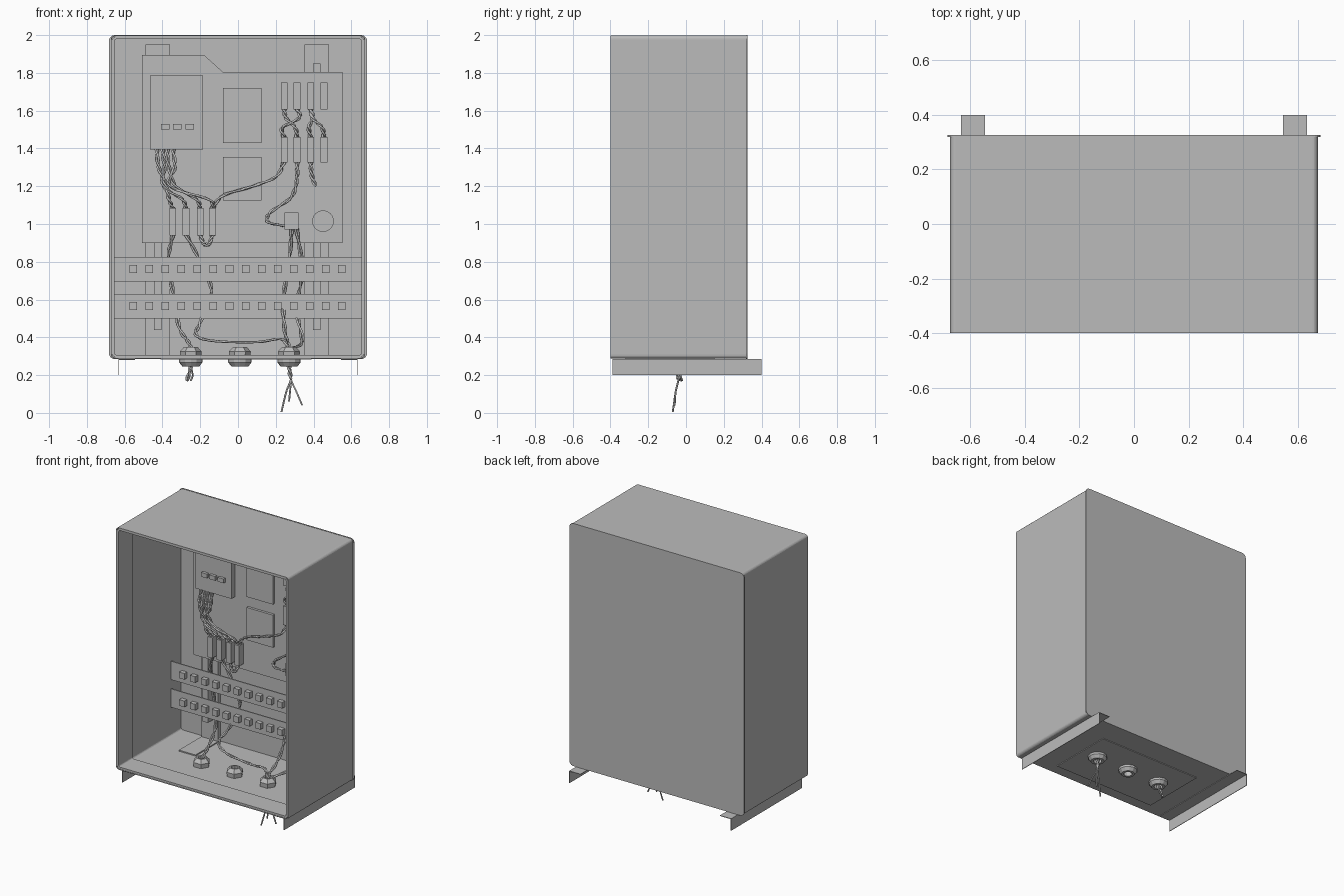
import bpy, bmesh, math
from mathutils import Vector

if "Cube" in bpy.data.objects:
    bpy.data.objects.remove(bpy.data.objects["Cube"])

grey = bpy.data.materials.new("plain grey")
grey.use_nodes = True
grey.diffuse_color = (0.5, 0.5, 0.5, 1)
grey.node_tree.nodes["Principled BSDF"].inputs["Base Color"].default_value = (0.5, 0.5, 0.5, 1)


def finish(name, bm):
    bmesh.ops.recalc_face_normals(bm, faces=bm.faces[:])
    mesh = bpy.data.meshes.new(name)
    bm.to_mesh(mesh)
    bm.free()
    mesh.materials.append(grey)
    ob = bpy.data.objects.new(name, mesh)
    bpy.context.collection.objects.link(ob)
    return ob


def box(name, x0, x1, y0, y1, z0, z1):
    bm = bmesh.new()
    bmesh.ops.create_cube(bm, size=1)
    for v in bm.verts:
        v.co = (x0 + (v.co.x + .5) * (x1 - x0), y0 + (v.co.y + .5) * (y1 - y0),
                z0 + (v.co.z + .5) * (z1 - z0))
    return finish(name, bm)


def rounded(w, z0, z1, r, steps=5):
    # outline of a rounded rectangle in x, z
    pts = []
    for i, (cx, cz) in enumerate([(w - r, z1 - r), (r - w, z1 - r), (r - w, z0 + r), (w - r, z0 + r)]):
        for k in range(steps + 1):
            a = math.pi / 2 * (i + k / steps)
            pts.append((cx + r * math.cos(a), cz + r * math.sin(a)))
    return pts


def plate(name, pts, y0, y1):
    bm = bmesh.new()
    face = bm.faces.new([bm.verts.new((x, y0, z)) for x, z in pts])
    out = bmesh.ops.extrude_face_region(bm, geom=[face])
    for v in out["geom"]:
        if isinstance(v, bmesh.types.BMVert):
            v.co.y = y1
    if not face.is_valid or len(bm.faces) == len(pts) + 1:
        bm.faces.new([v for v in sorted(bm.verts, key=lambda v: v.index)][:len(pts)])
    return finish(name, bm)


def bridge(bm, loops):
    # closed tube through a cyclic list of loops
    for a, b in zip(loops, loops[1:] + loops[:1]):
        for i in range(len(a)):
            j = (i + 1) % len(a)
            bm.faces.new((a[i], a[j], b[j], b[i]))


def frame(name, w, z0, z1, y0, y1, r, t):
    bm = bmesh.new()
    outer = rounded(w, z0, z1, r)
    inner = rounded(w - t, z0 + t, z1 - t, max(r - t, .008))
    loops = [[bm.verts.new((x, y, z)) for x, z in pts]
             for pts, y in [(outer, y0), (outer, y1), (inner, y1), (inner, y0)]]
    bridge(bm, loops)
    return finish(name, bm)


def lathe(name, x, y, profile, n):
    bm = bmesh.new()
    turn = 2 * math.pi / n
    loops = [[bm.verts.new((x + r * math.cos(i * turn), y + r * math.sin(i * turn), z))
              for i in range(n)] for r, z in profile]
    bridge(bm, loops)
    return finish(name, bm)


def cable(name, points, strands=2, radius=.006, twist=.007):
    # smooth path with strands wound around it
    p = [Vector(q) for q in points]
    p = [2 * p[0] - p[1]] + p + [2 * p[-1] - p[-2]]
    path = []
    for i in range(1, len(p) - 2):
        for k in range(8):
            t = k / 8
            a, b, c, d = p[i - 1:i + 3]
            path.append(.5 * (2 * b + (c - a) * t + (2 * a - 5 * b + 4 * c - d) * t * t
                              + (3 * b - a - 3 * c + d) * t ** 3))
    path.append(p[-2])
    curve = bpy.data.curves.new(name, "CURVE")
    curve.dimensions = "3D"
    curve.bevel_depth = radius
    curve.bevel_resolution = 1
    curve.use_fill_caps = True
    curve.materials.append(grey)
    for s in range(strands):
        sp = curve.splines.new("POLY")
        sp.points.add(len(path) - 1)
        for k, q in enumerate(path):
            ang = k * .7 + s * math.pi
            off = Vector((math.cos(ang), math.sin(ang), 0)) * (twist if strands > 1 else 0)
            sp.points[k].co = (*(q + off), 1)
    ob = bpy.data.objects.new(name, curve)
    bpy.context.collection.objects.link(ob)


# Enclosure: open front, back panel and inner collar
frame("enclosure_shell", .673, .288, 1.998, -.4, .32, .02, .006)
frame("front_collar", .668, .293, 1.993, -.398, -.245, .025, .014)
plate("back_panel", rounded(.683, .285, 2.0, .03), .318, .326)
box("gland_plate", -.41, .39, -.32, .15, .283, .289)

# Angle brackets under the box
for s, side in ((-1, "right"), (1, "left")):
    x0, x1 = sorted((s * .545, s * .633))
    box(side + "_bracket_top", x0, x1, -.39, .4, .281, .285)
    x0, x1 = sorted((s * .629, s * .633))
    box(side + "_bracket_side", x0, x1, -.39, .4, .2, .285)

# Upright rails with feet
for x, side in ((-.425, "right"), (.417, "left")):
    box(side + "_rail", x - .065, x + .065, .29, .318, .3, 1.95)
    box(side + "_rail_strip", x - .021, x + .021, .24, .29, .44, 1.85)
    box(side + "_rail_foot", x - .065, x + .065, .04, .318, .294, .302)

# Mounting plate and the parts on it
plate("mounting_plate", [(-.508, .9), (.553, .9), (.553, 1.805), (-.08, 1.805),
                         (-.18, 1.895), (-.508, 1.895)], .228, .24)
box("power_unit", -.465, -.185, .19, .23, 1.395, 1.785)
for x in (-.385, -.322, -.255):
    box("power_unit_tab", x - .023, x + .023, .17, .19, 1.5, 1.53)
box("upper_module", -.08, .125, .21, .23, 1.43, 1.72)
box("lower_module", -.08, .125, .21, .23, 1.125, 1.355)
box("small_block", .245, .32, .18, .23, .97, 1.06)
round_part = plate("round_part", [(.45 + .057 * math.cos(a * math.pi / 12),
                                   1.015 + .057 * math.sin(a * math.pi / 12)) for a in range(24)], .19, .23)

right_row = (.245, .313, .385, .455)
left_row = (-.345, -.275, -.2, -.135)
for row, z0, z1 in ((right_row, 1.605, 1.75), (right_row, 1.325, 1.46), (left_row, .94, 1.085)):
    for x in row:
        box("terminal_block", x - .018, x + .018, .18, .23, z0, z1)

# Cross strips with rows of tabs
for z in (.695, .5):
    box("cross_strip", -.66, .655, .195, .203, z, z + .13)
    for i in range(14):
        x = -.555 + i * .085
        box("strip_tab", x - .02, x + .02, .165, .195, z + .045, z + .088)

# Cable glands
for x in (-.25, .01, .27):
    lathe("gland_nut", x, -.05, [(.055, .292), (.058, .325), (.035, .35), (.024, .35), (.024, .292)], 6)
    lathe("gland_cap", x, -.05, [(.062, .286), (.062, .268), (.045, .246), (.028, .246), (.028, .286)], 12)

# Wiring on the plate
F = .205
for x, t, bow in ((-.43, -.345, -.38), (-.40, -.275, -.395), (-.375, -.2, -.33), (-.345, -.135, -.36)):
    cable("unit_cable", [(x, F, 1.4), (x + .01, .17, 1.3), (bow, .17, 1.2),
                         (t - .02, .17, 1.13), (t, F, 1.08)])
for a, b in ((0, 1), (1, 0), (2, 3), (2, 2)):
    xa, xb = right_row[a], right_row[b]
    cable("bridge_cable", [(xa, F, 1.61), (xa + .01, .19, 1.56), (xb - .01, .19, 1.51), (xb, F, 1.455)])
cable("long_cable", [(-.135, F, 1.08), (-.08, .19, 1.15), (.08, .19, 1.2), (.2, .19, 1.25), (.245, F, 1.33)])
cable("side_cable", [(.313, F, 1.33), (.31, .19, 1.23), (.28, .18, 1.14), (.17, .18, 1.06),
                     (.16, .18, 1.01), (.245, F, .99)])
cable("loose_cable", [(.385, F, 1.33), (.39, .19, 1.26), (.41, .18, 1.2)])
cable("loop_cable", [(-.2, F, .945), (-.185, .19, .9), (-.165, .19, .885), (-.15, .19, .9), (-.135, F, .945)])

# Wiring down to the glands and out
B = .222
cable("outlet_cable", [(-.345, F, .945), (-.37, B, .8), (-.34, B, .62), (-.31, .19, .45),
                       (-.26, .02, .37), (-.25, -.05, .33), (-.25, -.05, .25), (-.27, -.03, .17)])
cable("outlet_cable", [(-.275, F, .945), (-.2, B, .8), (-.14, B, .64), (-.2, .19, .48), (-.22, .1, .41),
                       (-.12, .04, .38), (.1, 0, .375), (.23, -.03, .39), (.27, -.05, .33)])
cable("outlet_cable", [(.285, F, .975), (.27, B, .8), (.24, B, .6), (.25, .1, .42),
                       (.27, -.05, .35), (.27, -.05, .25), (.28, -.04, .18)])
cable("outlet_cable", [(.31, F, .975), (.34, B, .75), (.31, B, .55), (.34, .1, .38), (.28, -.05, .34)])
for x, y, z in ((.23, -.07, .005), (.27, -.06, .06), (.34, -.06, .04)):
    cable("loose_wire", [(.275, -.045, .25), (.28, -.04, .18), ((x + .28) / 2, -.055, .11), (x, y, z)], 1, .005)
cable("loose_wire", [(-.25, -.05, .25), (-.24, -.03, .2), (-.25, -.02, .17)], 1, .005)
